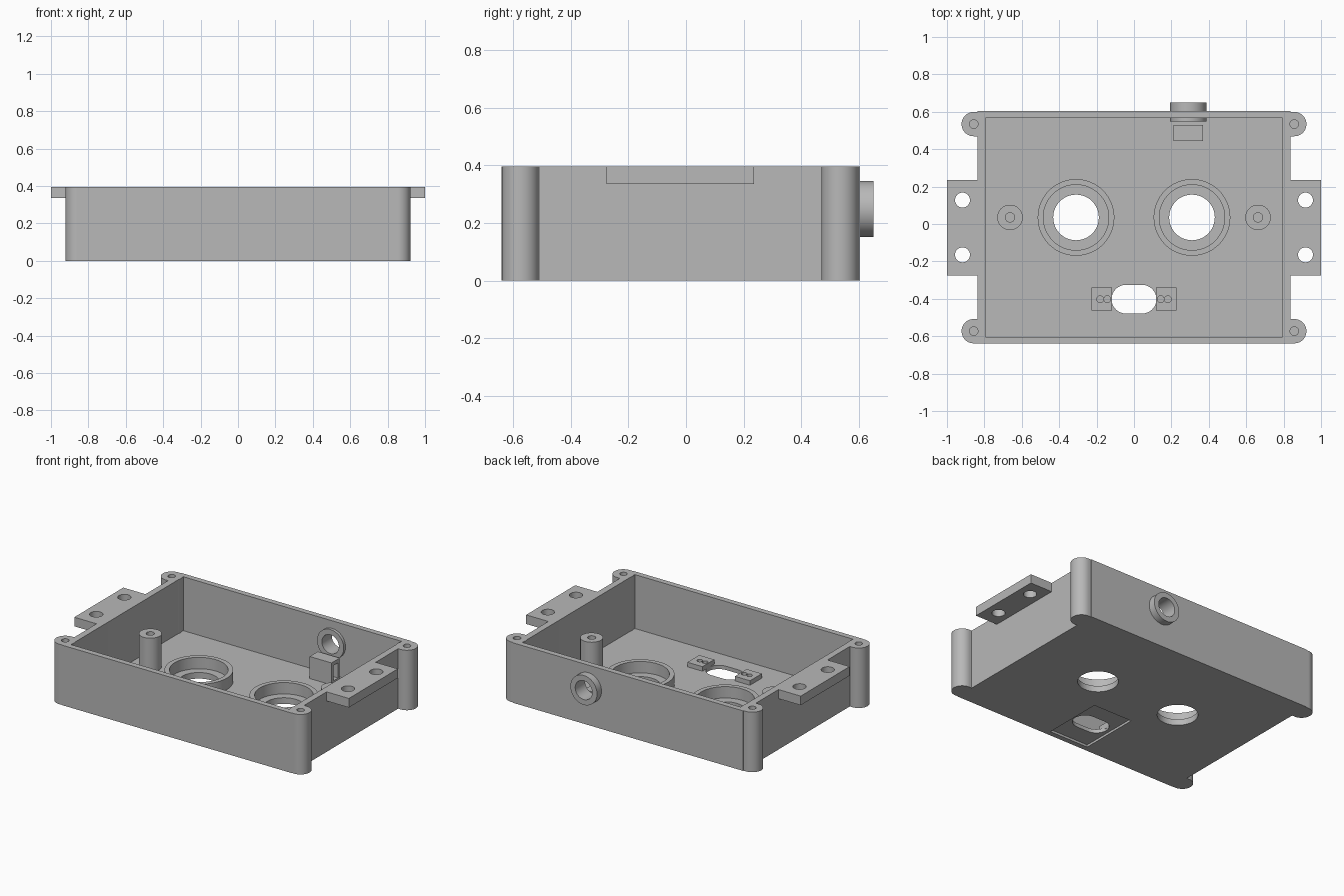
import bpy, bmesh, math
from mathutils import Matrix

cube = bpy.data.objects.get("Cube")
if cube:
    bpy.data.objects.remove(cube, do_unlink=True)

grey = bpy.data.materials.new("plain grey")
grey.use_nodes = True
grey.diffuse_color = (0.48, 0.48, 0.48, 1)
grey.node_tree.nodes["Principled BSDF"].inputs["Base Color"].default_value = (0.48, 0.48, 0.48, 1)

H, FLOOR = 0.395, 0.04   # rim height, floor thickness


def finish(name, bm):
    mesh = bpy.data.meshes.new(name)
    bm.to_mesh(mesh)
    bm.free()
    mesh.materials.append(grey)
    obj = bpy.data.objects.new(name, mesh)
    bpy.context.collection.objects.link(obj)
    return obj


def box(name, x0, x1, y0, y1, z0, z1):
    bm = bmesh.new()
    m = Matrix.Translation(((x0 + x1) / 2, (y0 + y1) / 2, (z0 + z1) / 2))
    m = m @ Matrix.Diagonal((abs(x1 - x0), abs(y1 - y0), abs(z1 - z0), 1))
    bmesh.ops.create_cube(bm, size=1, matrix=m)
    return finish(name, bm)


def cyl(name, x, y, r, z0, z1, sides=48):
    bm = bmesh.new()
    bmesh.ops.create_cone(bm, cap_ends=True, segments=sides, radius1=r, radius2=r, depth=z1 - z0,
                          matrix=Matrix.Translation((x, y, (z0 + z1) / 2)))
    return finish(name, bm)


def cyl_y(name, x, z, r, y0, y1):
    bm = bmesh.new()
    m = Matrix.Translation((x, (y0 + y1) / 2, z)) @ Matrix.Rotation(math.pi / 2, 4, "X")
    bmesh.ops.create_cone(bm, cap_ends=True, segments=48, radius1=r, radius2=r, depth=y1 - y0, matrix=m)
    return finish(name, bm)


def stadium(name, y, half, r, z0, z1):
    # Rounded slot along x
    bm = bmesh.new()
    ring = []
    for side in (1, -1):
        for i in range(17):
            a = -math.pi / 2 + math.pi * i / 16
            ring.append(bm.verts.new((side * (half - r + r * math.cos(a)), y + side * r * math.sin(a), z0)))
    face = bm.faces.new(ring)
    new = bmesh.ops.extrude_face_region(bm, geom=[face])["geom"]
    bmesh.ops.translate(bm, vec=(0, 0, z1 - z0), verts=[g for g in new if isinstance(g, bmesh.types.BMVert)])
    bmesh.ops.recalc_face_normals(bm, faces=bm.faces)
    return finish(name, bm)


def combine(target, tool, operation="DIFFERENCE"):
    mod = target.modifiers.new("combine", "BOOLEAN")
    mod.operation, mod.object, mod.solver = operation, tool, "EXACT"
    bpy.context.view_layer.objects.active = target
    bpy.ops.object.modifier_apply(modifier=mod.name)
    bpy.data.objects.remove(tool, do_unlink=True)


# Open tray with corner screw bosses and side mounting tabs
tray = box("tray", -0.838, 0.838, -0.64, 0.603, 0, H)
combine(tray, box("cavity", -0.795, 0.795, -0.603, 0.566, FLOOR, 1))
BOSS_X, BOSS_Y, BOSS_R = 0.857, (-0.573, 0.534), 0.065
for s in (-1, 1):
    for y in BOSS_Y:
        combine(tray, box("boss_web", s * 0.815, s * BOSS_X, y - BOSS_R, y + BOSS_R, 0, H), "UNION")
        combine(tray, cyl("boss", s * BOSS_X, y, BOSS_R, 0, H), "UNION")
    combine(tray, box("tab", s * 0.82, s, -0.275, 0.235, 0.335, H), "UNION")
for s in (-1, 1):
    for y in BOSS_Y:
        combine(tray, cyl("screw_hole", s * BOSS_X, y, 0.023, 0.15, 1, 24))
    for y in (-0.165, 0.128):
        combine(tray, cyl("tab_hole", s * 0.917, y, 0.04, 0.2, 1, 32))
    combine(tray, cyl("floor_hole", s * 0.31, 0.035, 0.122, -1, 0.2))

# Slot in the floor, with a shallow recess underneath
combine(tray, stadium("slot", -0.402, 0.12, 0.077, -0.5, 0.2))
combine(tray, box("recess", -0.143, 0.143, -0.605, -0.197, -0.2, 0.015))

# Cable collar through the back wall
collar = cyl_y("cable_collar", 0.29, 0.248, 0.097, 0.547, 0.65)
combine(collar, cyl_y("bore", 0.29, 0.248, 0.062, 0.4, 0.8))
combine(tray, cyl_y("wall_bore", 0.29, 0.248, 0.08, 0.5, 0.8))

# Cable clamp block below the collar
clamp = box("cable_clamp", 0.21, 0.37, 0.445, 0.53, FLOOR - 0.01, 0.185)
combine(clamp, box("clamp_window", 0.1, 0.5, 0.463, 0.512, 0.06, 0.16))

parts = [tray, collar, clamp]
for s, side in ((1, "left"), (-1, "right")):
    # Raised rim around each large hole
    rim = cyl(side + "_hole_rim", s * 0.31, 0.035, 0.205, FLOOR - 0.01, 0.115, 64)
    combine(rim, cyl("rim_bore", s * 0.31, 0.035, 0.175, -1, 1, 64))
    # Standoff post
    post = cyl(side + "_standoff", s * 0.663, 0.035, 0.068, FLOOR - 0.01, 0.26)
    combine(post, cyl("post_hole", s * 0.663, 0.035, 0.025, 0.08, 1, 24))
    # Slot pad with two pilot holes
    pad = box(side + "_slot_pad", s * 0.118, s * 0.228, -0.463, -0.34, FLOOR - 0.01, 0.07)
    for x in (0.143, 0.181):
        combine(pad, cyl("pilot_hole", s * x, -0.402, 0.018, 0.045, 1, 20))
    parts += [rim, post, pad]

# Smooth round walls, keep edges crisp
bpy.ops.object.select_all(action="DESELECT")
for obj in parts:
    obj.select_set(True)
bpy.context.view_layer.objects.active = tray
bpy.ops.object.shade_smooth_by_angle(angle=math.radians(30))
